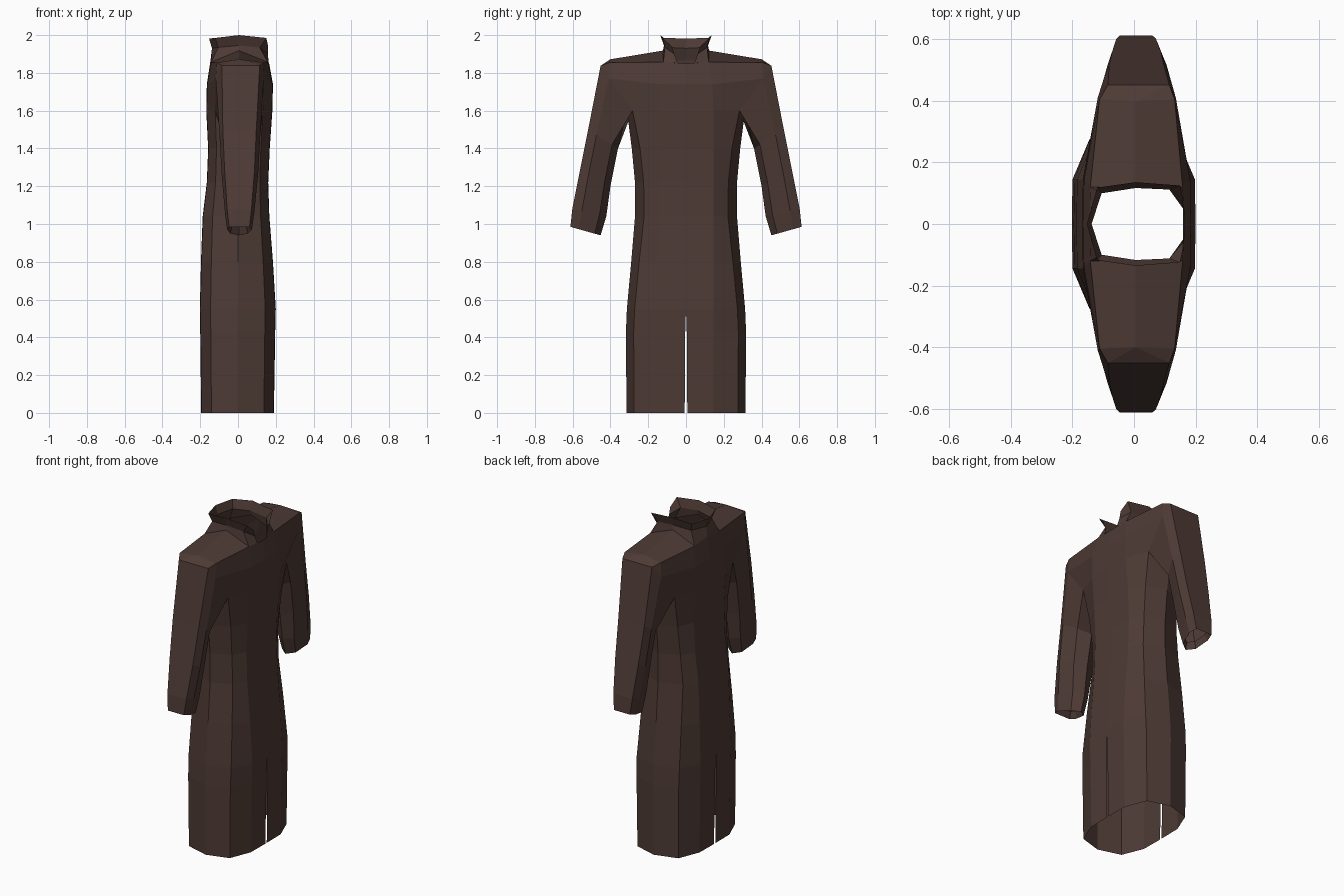
import bpy, bmesh
from mathutils import Vector

if "Cube" in bpy.data.objects:
    bpy.data.objects.remove(bpy.data.objects["Cube"])

mat = bpy.data.materials.new("dark_brown_cloth")
mat.diffuse_color = (0.075, 0.043, 0.035, 1)
mat.use_nodes = True
mat.node_tree.nodes["Principled BSDF"].inputs["Base Color"].default_value = mat.diffuse_color


def make(name, strips, faces=()):
    """Loft rows of points into quads, add loose faces, mirror across y."""
    bm = bmesh.new()

    def add(pts):
        pts = [Vector(p) for p in pts]
        for flip in (1, -1):
            vs = [bm.verts.new((p.x, p.y * flip, p.z)) for p in pts]
            bm.faces.new(vs)

    for rows, closed in strips:
        for a, b in zip(rows, rows[1:]):
            n = len(a)
            for i in range(n if closed else n - 1):
                j = (i + 1) % n
                add([a[i], a[j], b[j], b[i]])
    for f in faces:
        add(f)
    bmesh.ops.remove_doubles(bm, verts=bm.verts, dist=0.0005)
    bmesh.ops.recalc_face_normals(bm, faces=bm.faces)
    me = bpy.data.meshes.new(name)
    bm.to_mesh(me)
    bm.free()
    ob = bpy.data.objects.new(name, me)
    bpy.context.collection.objects.link(ob)
    me.materials.append(mat)


# Coat skirt and waist: z, front x, back x, edge y, side y, slit half gap
levels = [
    (0.00, .190, -.195, .275, .315, .007),
    (0.43, .197, -.200, .277, .318, .004),
    (0.55, .200, -.202, .272, .313, 0),
    (0.80, .185, -.196, .248, .290, 0),
    (1.04, .166, -.187, .222, .270, 0),
    (1.22, .160, -.165, .224, .270, 0),
    (1.40, .168, -.158, .243, .287, 0),
    (1.60, .182, -.168, .283, .313, 0),
]
body = []
for z, f, b, e, s, g in levels:
    body.append([(f, g, z), (f * .99, .145, z), (f * .72, e, z), (0, s, z),
                 (b * .72, e, z), (b * .99, .145, z), (b, g, z)])
top = body[-1]

# Chest and back panels up to the shoulder seam
neck_f, side_f, sh_f = (.165, 0, 1.85), (.158, .12, 1.857), (.132, .405, 1.855)
neck_b, side_b, sh_b = (-.145, 0, 1.87), (-.142, .12, 1.857), (-.112, .405, 1.855)
mid_f = [(.185, 0, 1.74), (.183, .14, 1.74), (.136, .41, 1.77)]
mid_b = [(-.165, 0, 1.74), (-.163, .14, 1.74), (-.118, .41, 1.77)]
chest = [top[:3], mid_f, [neck_f, side_f, sh_f]]
back = [top[:3:-1], mid_b, [neck_b, side_b, sh_b]]

# Sloping shoulders with a centre ridge
r0, r1 = (.005, .122, 1.918), (.005, .40, 1.872)
out_f, out_b = (.115, .452, 1.838), (-.085, .452, 1.838)
shoulder = [(side_f, sh_f, r1, r0), (side_b, sh_b, r1, r0),
            (sh_f, out_f, r1), (sh_b, out_b, r1), (out_f, out_b, r1),
            (sh_f, mid_f[2], out_f), (sh_b, mid_b[2], out_b)]

# Sleeve: armhole ring lofted down to the cuff, then a short inner fold
sleeve = [[top[3], top[2], mid_f[2], out_f, out_b, mid_b[2], top[4]]]
for zi, yi, zo, yo, wf, wb in [(1.40, .36, 1.50, .518, .118, -.098),
                               (1.20, .40, 1.28, .562, .106, -.086),
                               (1.04, .422, 1.08, .602, .087, -.070),
                               (.94, .452, .985, .612, .074, -.058)]:
    def p(x, t):
        return (x, yi + (yo - yi) * t, zi + (zo - zi) * t)
    sleeve.append([p(.005, 0), p(wf * .7, .2), p(wf, .72), p(wf * .82, 1),
                   p(wb * .82, 1), p(wb, .72), p(wb * .7, .2)])
cuff = sleeve[-1]
c = sum((Vector(v) for v in cuff), Vector()) / len(cuff)
sleeve.append([c + (Vector(v) - c) * .8 + Vector((0, -.005, .04)) for v in cuff])

make("coat_body", [(body, False), (chest, False), (back, False), (sleeve, True)], shoulder)

# Flared standing collar, open in a V on one side
base = [(.163, .045, 1.853), side_f, r0, side_b, neck_b]
mid = [(.158, .062, 1.90), (.115, .112, 1.935), (.005, .117, 1.945),
       (-.105, .100, 1.935), (-.138, 0, 1.93)]
rim = [(.160, .075, 1.94), (.150, .125, 1.985), (.005, .136, 2.0),
       (-.120, .118, 1.985), (-.153, 0, 1.982)]
make("collar", [([base, mid, rim], False)])
